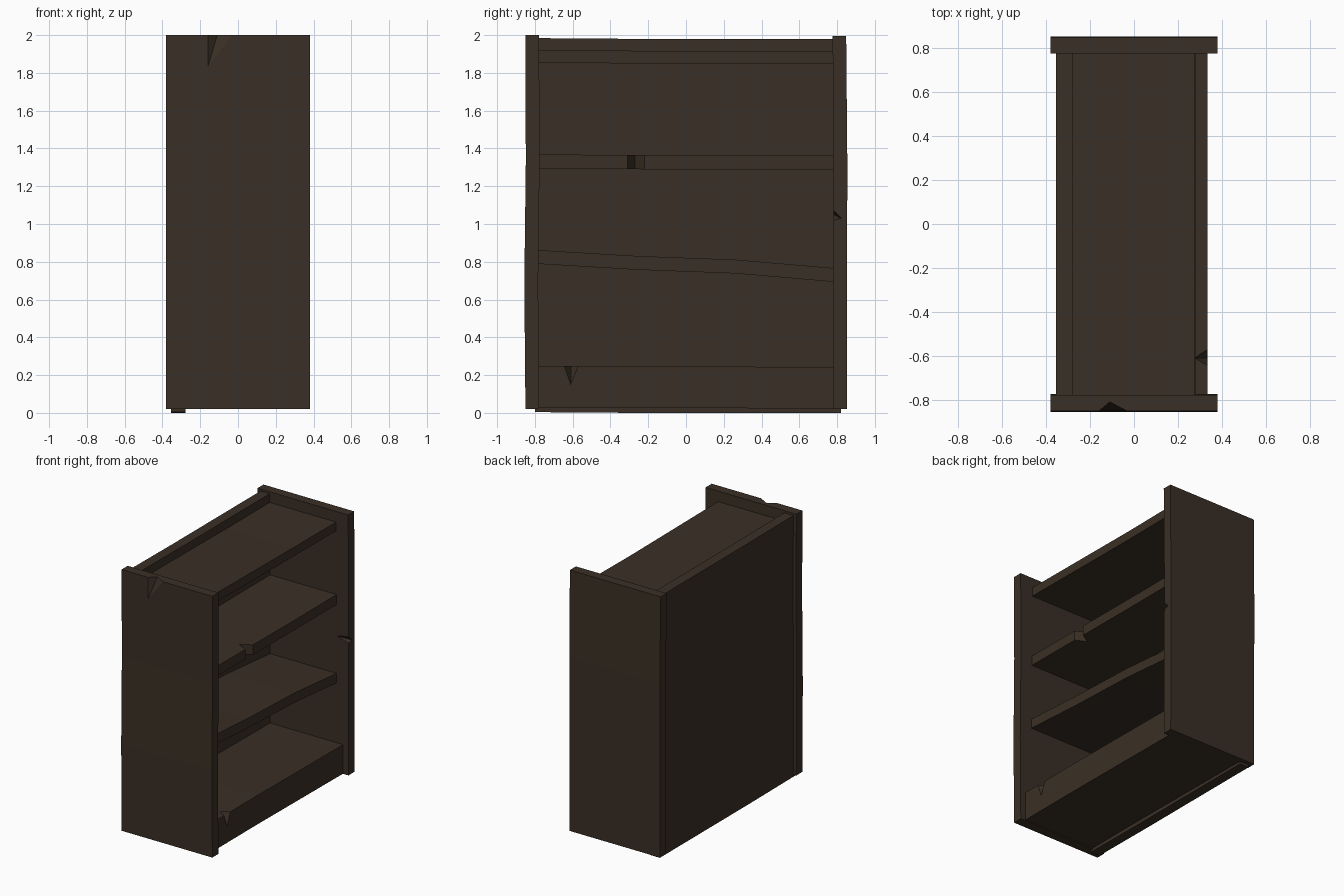
import bpy, bmesh
from mathutils import Vector

if "Cube" in bpy.data.objects:
    bpy.data.objects.remove(bpy.data.objects["Cube"])

wood = bpy.data.materials.new("dark_brown_wood")
wood.diffuse_color = (0.042, 0.029, 0.019, 1)
wood.use_nodes = True
wood.node_tree.nodes["Principled BSDF"].inputs["Base Color"].default_value = wood.diffuse_color


def finish(name, bm):
    bmesh.ops.recalc_face_normals(bm, faces=bm.faces)
    mesh = bpy.data.meshes.new(name)
    bm.to_mesh(mesh)
    bm.free()
    mesh.materials.append(wood)
    ob = bpy.data.objects.new(name, mesh)
    bpy.context.collection.objects.link(ob)
    return ob


def plank(name, lo, hi, axis, warp):
    """Board from lo to hi, cut into segments along axis; each ring is shifted by warp[i]."""
    bm = bmesh.new()
    a, b = [i for i in range(3) if i != axis]
    rings = []
    n = len(warp) - 1
    for i, w in enumerate(warp):
        ring = []
        for u, v in ((0, 0), (1, 0), (1, 1), (0, 1)):
            p = Vector((0, 0, 0))
            p[axis] = lo[axis] + (hi[axis] - lo[axis]) * i / n
            p[a] = (lo[a], hi[a])[u]
            p[b] = (lo[b], hi[b])[v]
            ring.append(bm.verts.new(p + Vector(w)))
        rings.append(ring)
    for r, s in zip(rings, rings[1:]):
        for k in range(4):
            bm.faces.new((r[k], r[(k + 1) % 4], s[(k + 1) % 4], s[k]))
    bm.faces.new(rings[0])
    bm.faces.new(rings[-1])
    return finish(name, bm)


def chip(ob, points, out):
    """Splinter notch: cut the hull of points, swept outward past the surface."""
    bm = bmesh.new()
    for p in points:
        bm.verts.new(p)
        bm.verts.new(Vector(p) + Vector(out))
    res = bmesh.ops.convex_hull(bm, input=bm.verts)
    loose = [v for v in bm.verts if not v.link_faces]
    bmesh.ops.delete(bm, geom=loose, context='VERTS')
    cutter = finish("chip_cutter", bm)
    cutter.hide_render = True
    mod = ob.modifiers.new("chip", 'BOOLEAN')
    mod.operation = 'DIFFERENCE'
    mod.solver = 'EXACT'
    mod.object = cutter
    bpy.context.view_layer.objects.active = ob
    bpy.ops.object.modifier_apply(modifier=mod.name)
    bpy.data.objects.remove(cutter)


# Side panels
side_a = plank("side_panel_near", (-0.38, -0.85, 0.02), (0.38, -0.777, 2.0), 2,
               [(0, 0, 0), (0, -0.006, 0), (0, 0.002, 0), (0, -0.001, 0)])
side_b = plank("side_panel_far", (-0.38, 0.78, 0.02), (0.38, 0.852, 1.995), 2,
               [(0, 0, 0), (0, 0.001, 0), (0, 0.002, 0), (0, -0.004, 0)])

# Back board, standing slightly lower than the sides
plank("back_board", (-0.355, -0.80, 0.0), (-0.278, 0.82, 1.98), 1,
      [(0, 0, 0.004), (0, 0, 0.0), (0, 0, 0), (0, 0, 0)])

# Solid plinth with the lowest shelf surface
plinth = plank("plinth", (-0.29, -0.80, 0.025), (0.335, 0.80, 0.245), 1,
               [(0, 0, 0.003), (0, 0, 0.004), (0, 0, 0), (0, 0, -0.004)])

# Shelves
plank("top_shelf", (-0.29, -0.80, 1.85), (0.275, 0.80, 1.917), 1,
      [(0, 0, 0.004), (0, 0, 0), (0, 0, -0.004), (0.004, 0, -0.003)])
upper = plank("upper_shelf", (-0.29, -0.80, 1.29), (0.28, 0.80, 1.365), 1,
              [(0, 0, 0.003), (0, 0, 0), (0, 0, -0.003), (0, 0, -0.002)])
plank("sagging_shelf", (-0.29, -0.80, 0.79), (0.28, 0.80, 0.863), 1,
      [(0, 0, 0), (0, 0, -0.032), (0, 0, -0.052), (0, 0, -0.098)])

# Chips broken out of the edges
chip(side_a, [(-0.16, -0.852, 2.0), (-0.03, -0.852, 2.0), (-0.11, -0.81, 2.0),
              (-0.16, -0.852, 1.83)], (0, -0.05, 0.05))
chip(side_b, [(0.38, 0.78, 1.075), (0.38, 0.823, 1.03), (0.38, 0.78, 1.02),
              (0.28, 0.78, 1.05)], (0.05, -0.05, 0))
chip(plinth, [(0.335, -0.645, 0.25), (0.335, -0.57, 0.25), (0.275, -0.61, 0.25),
              (0.335, -0.61, 0.15)], (0.05, 0, 0.05))
chip(upper, [(x, y, z) for z in (1.2, 1.45)
             for x, y in ((0.28, -0.31), (0.28, -0.22), (0.20, -0.27))], (0.05, 0, 0))
